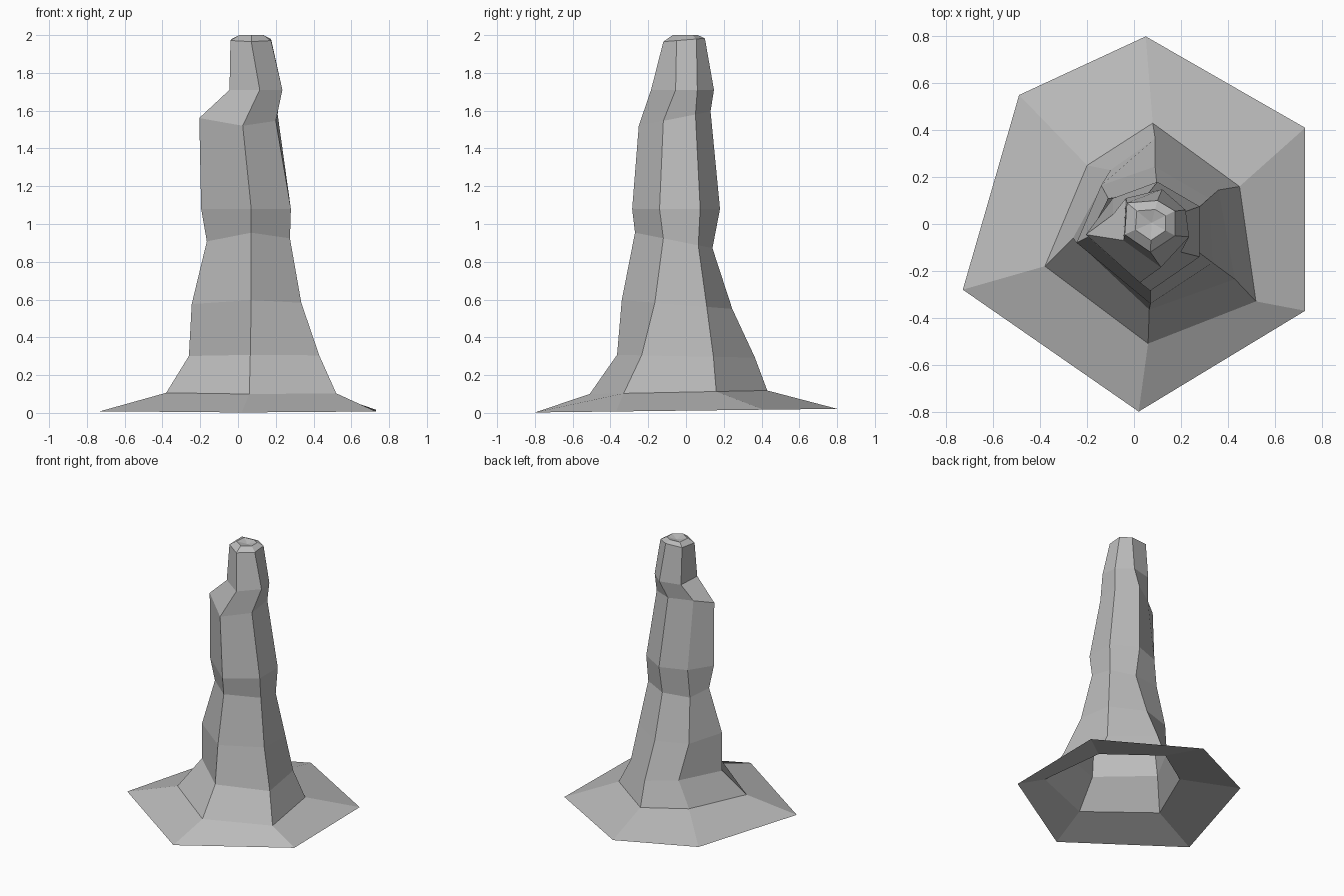
import bpy
import bmesh
from mathutils import Vector

cube = bpy.data.objects.get("Cube")
if cube:
    bpy.data.objects.remove(cube, do_unlink=True)


def make_material(name, colour):
    material = bpy.data.materials.new(name)
    material.use_nodes = True
    material.diffuse_color = colour
    shader = next(n for n in material.node_tree.nodes if n.type == "BSDF_PRINCIPLED")
    shader.inputs["Base Color"].default_value = colour
    shader.inputs["Roughness"].default_value = 1.0
    return material


stone_grey = make_material("stone grey", (0.5, 0.5, 0.5, 1.0))

# Height of each rock layer, and how much it tilts towards the back
layers = [
    (.012, .012), (.11, .02), (.3, -.02), (.57, -.08), (.9, -.2),
    (1.08, 0), (1.57, .2), (1.71, 0), (1.975, .08),
]

# The six ridges of the spire, traced from the ground upwards (x, y)
front_ridge = [
    (.02, -.8), (.06, -.51), (.065, -.365), (.07, -.34), (.07, -.27),
    (.07, -.285), (.025, -.25), (.115, -.185), (.07, -.12),
]
front_left_ridge = [
    (.73, -.37), (.52, -.33), (.43, -.235), (.335, -.165), (.275, -.12),
    (.28, -.14), (.2, -.12), (.235, -.055), (.175, -.05),
]
back_left_ridge = [
    (.73, .41), (.45, .16), (.36, .145), (.32, .11), (.27, .065),
    (.28, .075), (.21, .05), (.22, .06), (.175, .055),
]
back_ridge = [
    (.05, .8), (.08, .43), (.09, .365), (.09, .245), (.1, .14),
    (.1, .18), (.06, .13), (.12, .148), (.1, .1),
]
back_right_ridge = [
    (-.49, .55), (-.2, .25), (-.1, .23), (-.14, .165), (-.11, .11),
    (-.09, .11), (-.09, .04), (-.035, .11), (-.03, .09),
]
front_right_ridge = [
    (-.73, -.28), (-.38, -.18), (-.26, -.06), (-.245, -.08), (-.165, -.04),
    (-.195, -.055), (-.205, -.045), (-.045, -.07), (-.04, -.045),
]
ridges = [front_ridge, front_left_ridge, back_left_ridge,
          back_ridge, back_right_ridge, front_right_ridge]

bm = bmesh.new()


def bridge(lower, upper):
    """Join two rings of vertices with a band of faces."""
    count = len(lower)
    for i in range(count):
        j = (i + 1) % count
        bm.faces.new((lower[i], lower[j], upper[j], upper[i]))


# Spire walls and spreading foot, open underneath
rings = []
for level, (height, tilt) in enumerate(layers):
    ring = []
    for ridge in ridges:
        x, y = ridge[level]
        ring.append(bm.verts.new((x, y, height + tilt * y)))
    rings.append(ring)
for lower, upper in zip(rings, rings[1:]):
    bridge(lower, upper)

# Bevelled cap with a shallow dip in the middle
rim = rings[-1]
centre = sum((v.co for v in rim), Vector()) / len(rim)
crown = []
for v in rim:
    point = centre.lerp(v.co, 0.6)
    crown.append(bm.verts.new((point.x, point.y, 2)))
bridge(rim, crown)
dip = bm.verts.new((centre.x, centre.y, 1.985))
for i, v in enumerate(crown):
    bm.faces.new((v, crown[(i + 1) % len(crown)], dip))

mesh = bpy.data.meshes.new("rock_spire")
bm.to_mesh(mesh)
bm.free()
mesh.materials.append(stone_grey)
mesh.shade_flat()
spire = bpy.data.objects.new("rock_spire", mesh)
bpy.context.collection.objects.link(spire)
